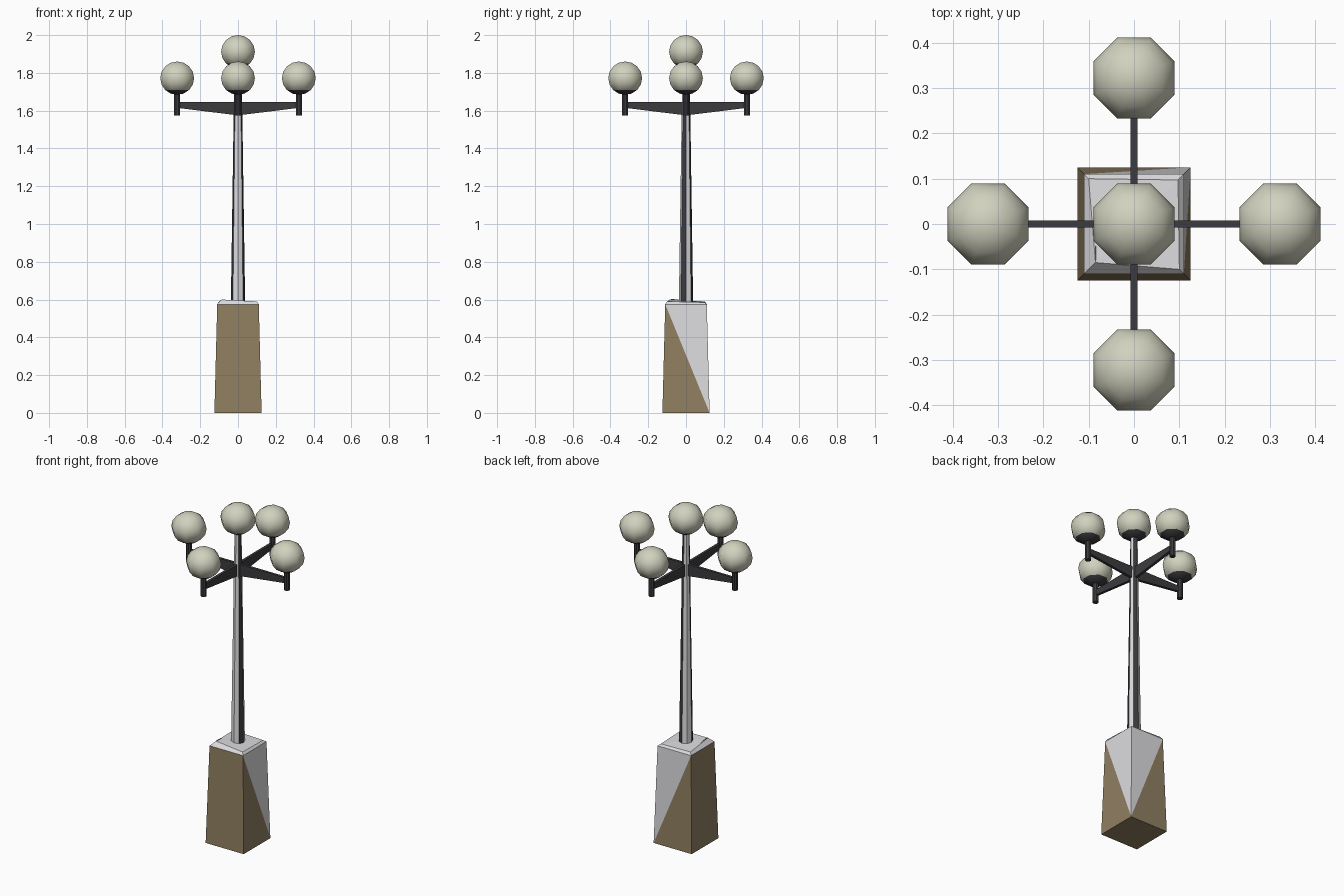
import bpy, bmesh, math
from mathutils import Matrix, Vector

if "Cube" in bpy.data.objects:
    bpy.data.objects.remove(bpy.data.objects["Cube"], do_unlink=True)


def material(name, rgb):
    m = bpy.data.materials.new(name)
    m.use_nodes = True
    m.diffuse_color = (*rgb, 1)
    m.node_tree.nodes["Principled BSDF"].inputs["Base Color"].default_value = (*rgb, 1)
    return m


TAN = material("tan_stone", (0.28, 0.215, 0.12))
WHITE = material("pale_grey_paint", (0.72, 0.72, 0.74))
DARK = material("dark_iron", (0.045, 0.045, 0.05))
GLASS = material("cream_glass", (0.64, 0.64, 0.52))


def finish(name, bm, mats, rule=None, smooth=False):
    """Turn a bmesh into an object; rule(face) picks the material slot."""
    bmesh.ops.recalc_face_normals(bm, faces=bm.faces)
    bm.normal_update()
    for f in bm.faces:
        f.smooth = smooth
        if rule:
            f.material_index = rule(f)
    mesh = bpy.data.meshes.new(name)
    bm.to_mesh(mesh)
    bm.free()
    for m in mats:
        mesh.materials.append(m)
    ob = bpy.data.objects.new(name, mesh)
    bpy.context.collection.objects.link(ob)
    return ob


def cone(name, r1, r2, z0, z1, mats, rule=None, x=0, y=0, turn=0.0):
    bm = bmesh.new()
    place = Matrix.Translation((x, y, (z0 + z1) / 2)) @ Matrix.Rotation(turn, 4, "Z")
    bmesh.ops.create_cone(bm, cap_ends=True, segments=8, radius1=r1, radius2=r2,
                          depth=z1 - z0, matrix=place)
    return finish(name, bm, mats, rule)


CORNERS = [(-1, -1), (1, -1), (1, 1), (-1, 1)]

# Tapered pedestal: two sides are split diagonally into tan and pale halves
bm = bmesh.new()
low = [bm.verts.new((x * 0.125, y * 0.125, 0)) for x, y in CORNERS]
top = [bm.verts.new((x * 0.11, y * 0.11, 0.575)) for x, y in CORNERS]
bm.faces.new(low[::-1])
pale = []
for i in range(4):
    j = (i + 1) % 4
    if i in (0, 3):
        bm.faces.new((low[i], low[j], top[j], top[i]))
    else:
        # the pale halves meet along the back left edge
        shared, far = (j, i) if i == 1 else (i, j)
        bm.faces.new((low[i], low[j], top[far]))
        pale.append(bm.faces.new((top[i], top[j], low[shared])))

# Slanted lid on the pedestal
heights = (0.6, 0.59, 0.585, 0.59)
insets = (0.085, 0.1, 0.097, 0.1)
lid = [bm.verts.new((x * d, y * d, z)) for (x, y), d, z in zip(CORNERS, insets, heights)]
for i in range(4):
    j = (i + 1) % 4
    pale.append(bm.faces.new((top[i], top[j], lid[j], lid[i])))
pale.append(bm.faces.new((lid[0], lid[1], lid[2])))
pale.append(bm.faces.new((lid[0], lid[2], lid[3])))
pale_set = set(pale)
finish("pedestal", bm, [TAN, WHITE], lambda f: int(f in pale_set))

# Thin dark ridge showing through the lid
bm = bmesh.new()
rim = [bm.verts.new(p) for p in ((-0.088, -0.085, 0.58), (-0.08, -0.085, 0.58),
                                 (-0.084, -0.08, 0.604), (-0.084, 0.075, 0.585))]
bmesh.ops.convex_hull(bm, input=rim)
finish("lid_ridge", bm, [DARK])


# Tapered eight-sided pole with three dark sides
def pole_rule(f):
    if abs(f.normal.z) > 0.5:
        return 0
    angle = math.degrees(math.atan2(f.normal.y, f.normal.x))
    return int(any(abs(angle - a) < 10 for a in (-22.5, -157.5, 67.5)))


cone("pole", 0.038, 0.019, 0.57, 1.85, [WHITE, DARK], pole_rule)


# Globe with a dark cup at its lower end
def globe(name, x, y, z):
    bm = bmesh.new()
    place = Matrix.Translation((x, y, z)) @ Matrix.Rotation(math.pi / 8, 4, "Z")
    bmesh.ops.create_uvsphere(bm, u_segments=8, v_segments=8, radius=0.097,
                              matrix=place @ Matrix.Diagonal((1, 1, 0.91, 1)))
    finish(name, bm, [GLASS, DARK],
           lambda f: int(f.calc_center_median().z < z - 0.062), smooth=True)


globe("globe_top", 0, 0, 1.912)

# Four tapering arms, each with a stem and a globe
REACH = 0.322
for label, turn in (("left", 0), ("back", 1), ("right", 2), ("front", 3)):
    rot = Matrix.Rotation(turn * math.pi / 2, 4, "Z")
    bm = bmesh.new()
    profile = ((0, 1.575), (REACH, 1.615), (REACH, 1.646), (0, 1.646))
    face = bm.faces.new([bm.verts.new((x, -0.008, z)) for x, z in profile])
    side = bmesh.ops.extrude_face_region(bm, geom=[face])["geom"]
    bmesh.ops.translate(bm, vec=(0, 0.016, 0),
                        verts=[v for v in side if isinstance(v, bmesh.types.BMVert)])
    bm.transform(rot)
    finish("arm_" + label, bm, [DARK])
    tip = rot @ Vector((REACH, 0, 0))
    cone("stem_" + label, 0.017, 0.017, 1.575, 1.705, [DARK],
         x=tip.x, y=tip.y, turn=math.pi / 8)
    globe("globe_" + label, tip.x, tip.y, 1.772)
